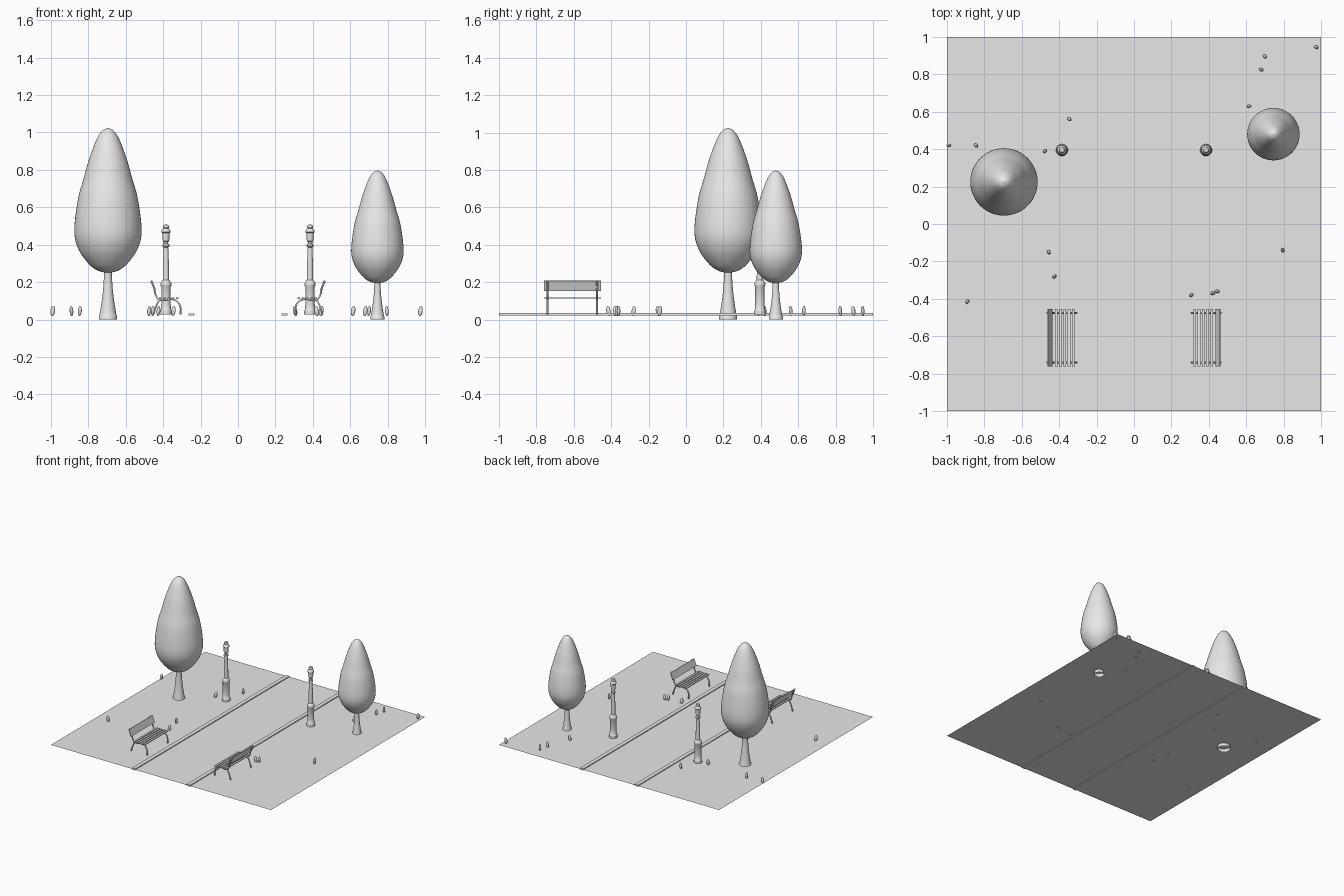
import bpy
import math
import random
from mathutils import Vector

random.seed(4)
if "Cube" in bpy.data.objects:
    bpy.data.objects.remove(bpy.data.objects["Cube"])

GROUND_Z = 0.027

grey = bpy.data.materials.new("plain grey")
grey.use_nodes = True
colour = (0.8, 0.8, 0.8, 1)
grey.diffuse_color = colour
grey.node_tree.nodes["Principled BSDF"].inputs["Base Color"].default_value = colour


def finish(obj, name, smooth=None):
    obj.name = name
    obj.data.materials.clear()
    obj.data.materials.append(grey)
    if smooth:
        bpy.ops.object.select_all(action='DESELECT')
        obj.select_set(True)
        bpy.context.view_layer.objects.active = obj
        bpy.ops.object.shade_smooth_by_angle(angle=math.radians(smooth))
    return obj


def box(name, centre, size, tilt=0):
    bpy.ops.mesh.primitive_cube_add(size=1, location=centre, rotation=(0, tilt, 0))
    obj = bpy.context.object
    obj.scale = size
    return finish(obj, name)


def lathe(name, profile, centre, sides, scale=1, smooth=40):
    """Revolve (radius, height) pairs around the vertical axis."""
    verts, faces = [], []
    for r, z in profile:
        for i in range(sides):
            a = 2 * math.pi * i / sides
            verts.append((r * math.cos(a), r * math.sin(a), z))
    for k in range(len(profile) - 1):
        for i in range(sides):
            j = (i + 1) % sides
            faces.append((k * sides + i, k * sides + j,
                          (k + 1) * sides + j, (k + 1) * sides + i))
    mesh = bpy.data.meshes.new(name)
    mesh.from_pydata(verts, [], faces)
    obj = bpy.data.objects.new(name, mesh)
    bpy.context.collection.objects.link(obj)
    obj.location = centre
    obj.scale = (scale,) * 3
    return finish(obj, name, smooth)


def spline(points, steps=5):
    """Smooth a profile with Catmull-Rom interpolation."""
    p = [Vector(q) for q in points]
    p = [p[0]] + p + [p[-1]]
    out = []
    for a, b, c, d in zip(p, p[1:], p[2:], p[3:]):
        for s in range(steps):
            t = s / steps
            out.append(0.5 * (2 * b + (c - a) * t + (2 * a - 5 * b + 4 * c - d) * t * t
                              + (3 * b - a - 3 * c + d) * t ** 3))
    return [(max(v.x, 0.0004), v.y) for v in out + [p[-1]]]


def rod(name, points, radius):
    """Round iron bar along a smooth path."""
    curve = bpy.data.curves.new(name, 'CURVE')
    curve.dimensions = '3D'
    curve.bevel_depth = radius
    curve.bevel_resolution = 1
    curve.resolution_u = 5
    curve.use_fill_caps = True
    s = curve.splines.new('BEZIER')
    s.bezier_points.add(len(points) - 1)
    for bp, co in zip(s.bezier_points, points):
        bp.co = co
        bp.handle_left_type = bp.handle_right_type = 'AUTO'
    obj = bpy.data.objects.new(name, curve)
    bpy.context.collection.objects.link(obj)
    curve.materials.append(grey)
    return obj


# Ground sheet and path kerbs
bpy.ops.mesh.primitive_plane_add(size=2, location=(0, 0, GROUND_Z))
finish(bpy.context.object, "ground")
for side, label in ((1, "left"), (-1, "right")):
    box(label + "_kerb", (side * 0.249, 0, 0.028), (0.032, 2, 0.012))

# Trees: egg-shaped crown on a flared, open-bottomed trunk
crown = spline([(0, 0.25), (0.05, 0.26), (0.1, 0.295), (0.157, 0.375), (0.18, 0.475),
                (0.16, 0.645), (0.131, 0.75), (0.1, 0.86), (0.06, 0.965),
                (0.03, 1.01), (0, 1.025)])
trunk = [(0.048, 0), (0.048, 0.02)] + spline(
    [(0.046, 0.022), (0.036, 0.08), (0.027, 0.15), (0.022, 0.22), (0.021, 0.28)], 3)
for label, x, y, size in (("large", -0.695, 0.225, 1), ("small", 0.745, 0.48, 0.778)):
    lathe(label + "_tree_crown", crown, (x, y, 0), 48, size, 80)
    lathe(label + "_tree_trunk", trunk, (x, y, 0), 32, size, 50)

# Lamp posts: pedestal, column, collar and lantern
lamp = [(0, 0.027), (0.032, 0.027), (0.032, 0.045), (0.027, 0.052), (0.025, 0.085),
        (0.025, 0.175), (0.029, 0.182), (0.029, 0.195), (0.023, 0.205), (0.017, 0.212),
        (0.016, 0.3), (0.012, 0.385), (0.018, 0.39), (0.018, 0.4), (0.012, 0.406),
        (0.012, 0.415), (0.017, 0.42), (0.02, 0.462), (0.025, 0.467), (0.024, 0.476),
        (0.014, 0.488), (0.017, 0.493), (0.013, 0.505), (0, 0.51)]
for side, label in ((1, "left"), (-1, "right")):
    lathe(label + "_lamp_post", lamp, (side * 0.385, 0.395, 0), 20, 1, 35)

# Benches: two iron end frames, seat slats and a tilted backrest
BENCH_Y = -0.608
for side, label in ((1, "left"), (-1, "right")):
    for end, y in (("front", -0.74), ("back", -0.475)):
        rail = [(0.307, 0.027), (0.312, 0.08), (0.34, 0.106), (0.42, 0.106),
                (0.437, 0.125), (0.448, 0.165), (0.465, 0.208)]
        rear = [(0.42, 0.106), (0.436, 0.075), (0.452, 0.027)]
        for part, path in (("rail", rail), ("rear_leg", rear)):
            rod(f"{label}_bench_{end}_{part}",
                [(side * x, y, z) for x, z in path], 0.005)
    for i in range(5):
        box(f"{label}_bench_seat_slat_{i}", (side * (0.325 + i * 0.0225), BENCH_Y, 0.115),
            (0.015, 0.305, 0.007))
    box(label + "_bench_backrest", (side * 0.45, BENCH_Y, 0.18),
        (0.007, 0.305, 0.058), side * 0.35)

# Small upright eggs scattered over the lawn
spots = [(-0.99, 0.42), (-0.845, 0.42), (-0.475, 0.39), (-0.345, 0.56), (-0.455, -0.15),
         (-0.425, -0.28), (-0.89, -0.415), (0.305, -0.38), (0.42, -0.37), (0.445, -0.36),
         (0.795, -0.14), (0.615, 0.63), (0.68, 0.825), (0.7, 0.895), (0.975, 0.945)]
for i, (x, y) in enumerate(spots):
    bpy.ops.mesh.primitive_uv_sphere_add(
        segments=14, ring_count=10, location=(x, y, 0.046),
        rotation=(0.15, 0, random.uniform(0, 2 * math.pi)))
    egg = bpy.context.object
    egg.scale = (0.009, 0.012, 0.027)
    finish(egg, f"lawn_egg_{i}", 60)
